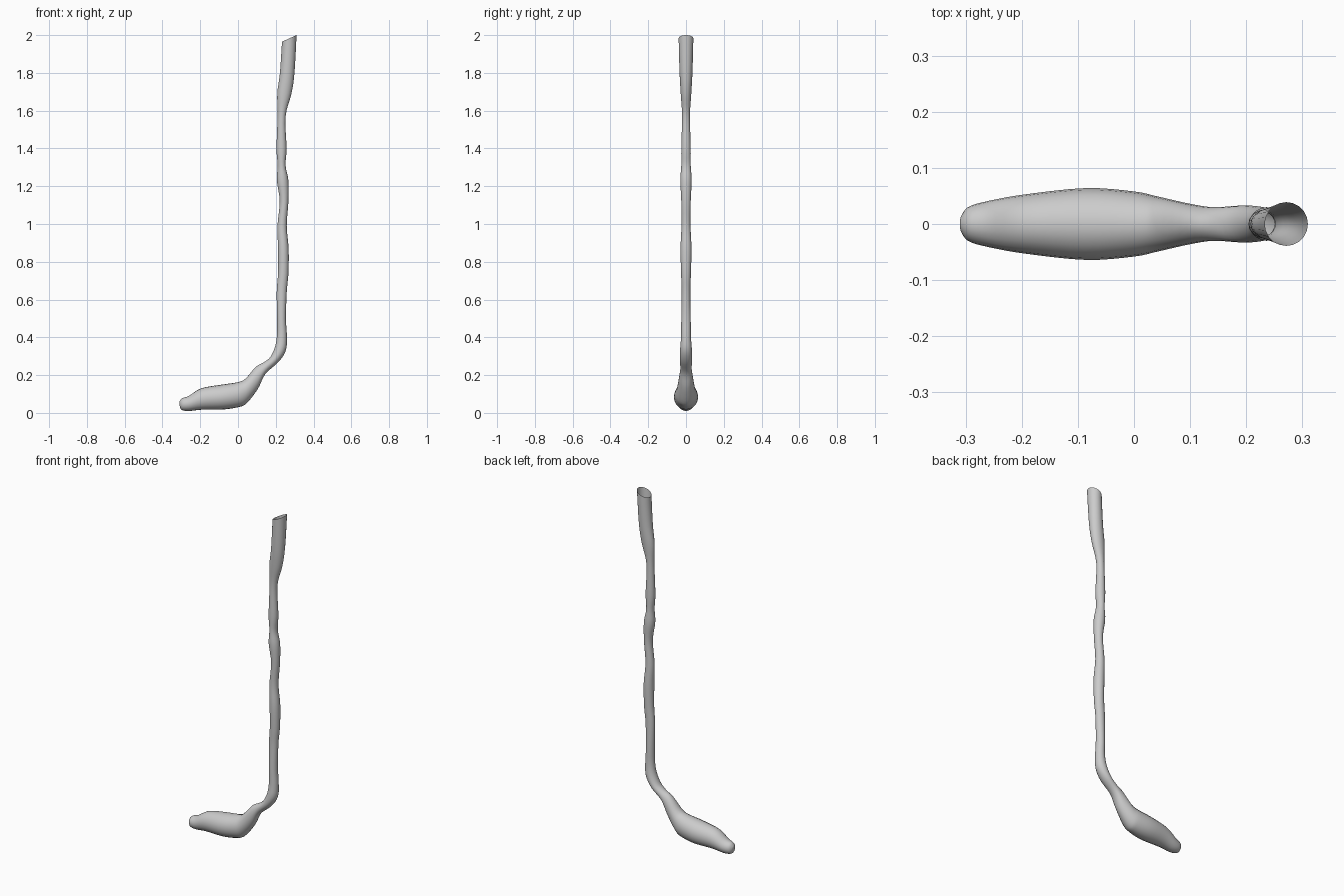
import bpy, bmesh, math
from mathutils import Vector

# Cross-sections from toe to grip: upper/left edge (x, z), lower/right edge (x, z), half depth in y
SECTIONS = [
    (-0.310, 0.060, -0.308, 0.030, 0.012),
    (-0.295, 0.078, -0.297, 0.015, 0.030),
    (-0.260, 0.090, -0.260, 0.010, 0.041),
    (-0.195, 0.130, -0.190, 0.017, 0.053),
    (-0.090, 0.149, -0.080, 0.018, 0.064),
    (0.000, 0.163, 0.000, 0.030, 0.058),
    (0.040, 0.182, 0.045, 0.050, 0.049),
    (0.095, 0.244, 0.105, 0.127, 0.036),
    (0.140, 0.270, 0.145, 0.206, 0.030),
    (0.172, 0.297, 0.215, 0.270, 0.033),
    (0.196, 0.350, 0.253, 0.330, 0.031),
    (0.206, 0.410, 0.259, 0.400, 0.026),
    (0.207, 0.500, 0.254, 0.500, 0.025),
    (0.205, 0.640, 0.258, 0.640, 0.023),
    (0.212, 0.740, 0.267, 0.740, 0.026),
    (0.212, 0.870, 0.268, 0.870, 0.029),
    (0.209, 0.990, 0.258, 0.990, 0.024),
    (0.221, 1.120, 0.267, 1.120, 0.025),
    (0.206, 1.230, 0.267, 1.230, 0.030),
    (0.210, 1.310, 0.252, 1.310, 0.025),
    (0.204, 1.400, 0.257, 1.400, 0.025),
    (0.210, 1.580, 0.252, 1.570, 0.021),
    (0.208, 1.690, 0.283, 1.690, 0.028),
    (0.222, 1.800, 0.299, 1.800, 0.034),
    (0.233, 1.965, 0.310, 2.000, 0.039),
]
SIDES, STEPS = 20, 4


def spline(i, t):
    """Smoothly interpolated section between section i and i + 1."""
    last = len(SECTIONS) - 1
    a, b, c, d = (SECTIONS[max(0, min(last, i + k))] for k in (-1, 0, 1, 2))
    return [0.5 * (2 * q + (r - p) * t + (2 * p - 5 * q + 4 * r - s) * t * t
                   + (3 * q - p - 3 * r + s) * t ** 3) for p, q, r, s in zip(a, b, c, d)]


def ring(bm, sec):
    ax, az, bx, bz, half = sec
    a, b = Vector((ax, 0, az)), Vector((bx, 0, bz))
    mid, rad = (a + b) / 2, (a - b) / 2
    return [bm.verts.new(mid + rad * math.cos(u) + Vector((0, half * math.sin(u), 0)))
            for u in (2 * math.pi * k / SIDES for k in range(SIDES))]


# Club head and shaft: one lofted tube, closed at the toe and open at the grip
bm = bmesh.new()
samples = [spline(i, s / STEPS) for i in range(len(SECTIONS) - 1) for s in range(STEPS)]
samples.append(SECTIONS[-1])
rings = [ring(bm, s) for s in samples]
for r0, r1 in zip(rings, rings[1:]):
    for k in range(SIDES):
        n = (k + 1) % SIDES
        bm.faces.new((r0[k], r0[n], r1[n], r1[k]))
bm.faces.new(rings[0])
bmesh.ops.recalc_face_normals(bm, faces=bm.faces)

mesh = bpy.data.meshes.new("club")
bm.to_mesh(mesh)
bm.free()
club = bpy.data.objects.new("club", mesh)
bpy.context.collection.objects.link(club)
bpy.context.view_layer.objects.active = club
club.select_set(True)
bpy.ops.object.shade_smooth_by_angle(angle=math.radians(50))
